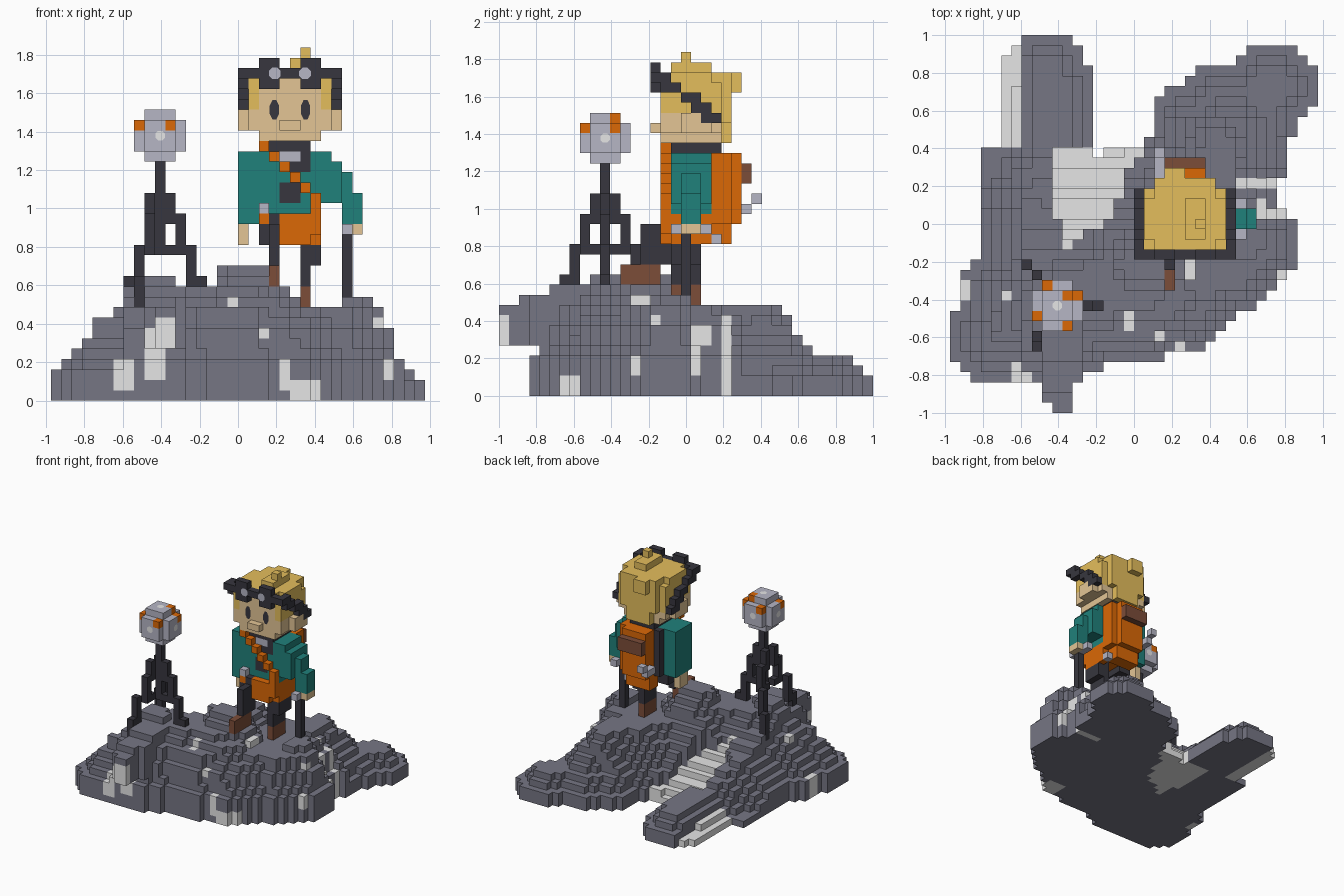
import bpy, bmesh, math
from mathutils import Vector

if "Cube" in bpy.data.objects:
    bpy.data.objects.remove(bpy.data.objects["Cube"])

V = 2 / 37                                   # voxel size
def mat(name, rgb):
    m = bpy.data.materials.new(name)
    m.diffuse_color = [((c / 255 + .055) / 1.055) ** 2.4 for c in rgb] + [1]
    m.use_nodes = True
    m.node_tree.nodes["Principled BSDF"].inputs["Base Color"].default_value = m.diffuse_color
    return m
M = {n: mat(n, c) for n, c in dict(
    rock=(118, 118, 132), pale=(230, 230, 230), dark=(55, 54, 62), teal=(32, 129, 123),
    orange=(219, 104, 6), skin=(227, 197, 149), hair=(228, 190, 92),
    brown=(124, 77, 57), silver=(182, 182, 197)).items()}

grid = {}                                    # voxel -> (part, colour)
def box(part, col, i, j, k):
    """Fill inclusive voxel ranges; later calls overwrite earlier ones."""
    r = [(a, a) if isinstance(a, int) else a for a in (i, j, k)]
    for x in range(r[0][0], r[0][1] + 1):
        for y in range(r[1][0], r[1][1] + 1):
            for z in range(r[2][0], r[2][1] + 1):
                grid[x, y, z] = (part, col)

# ---- rocky base: outline, ridge lines and edge slope give a height per column
OUT = [(-.6, 1), (-.38, 1), (-.27, .9), (-.22, .82), (-.22, .36), (-.05, .41), (.05, .41),
       (.11, .46), (.11, .66), (.27, .76), (.38, .83), (.54, .87), (.65, .95), (.83, .95),
       (.97, .82), (.97, .62), (.87, .55), (.81, .4), (.81, .24), (.76, .24), (.76, .1),
       (.81, .1), (.86, 0), (.86, -.2), (.81, -.3), (.7, -.36), (.65, -.43), (.54, -.49),
       (.43, -.6), (.36, -.66), (.22, -.67), (.16, -.73), (-.22, -.76), (-.33, -.84),
       (-.81, -.84), (-.9, -.8), (-.98, -.72), (-.98, -.44), (-.92, -.43), (-.92, -.28),
       (-.81, -.19), (-.81, .42), (-.7, .42), (-.7, .82), (-.65, .92)]
# x0, y0, height0, x1, y1, height1, half width
RIDGES = [(-.38, .85, 4, -.4, .35, 4.4, .12), (-.4, .35, 4.4, -.5, -.2, 9, .12),
          (-.6, -.55, 10, -.36, -.76, 10, .1), (-.43, -.44, 12, -.46, -.44, 12, .07),
          (-.35, -.4, 11, .02, -.3, 11, .13), (0, -.22, 13, .1, -.22, 13, .06),
          (-.25, -.52, 9, .02, -.48, 9, .14), (.05, -.45, 8.5, .4, -.33, 8.5, .12),
          (.12, -.28, 10, .35, -.15, 9, .2), (.3, -.05, 9, .6, -.1, 9.4, .2),
          (.6, -.1, 10, .66, -.05, 10, .06),
          (.35, .15, 9, .42, .36, 9, .12), (.42, .38, 8.6, .56, .58, 4.4, .1),
          (.56, .58, 4.4, .8, .78, 4, .12)]
def inside(x, y):
    c = False
    for (ax, ay), (bx, by) in zip(OUT, OUT[1:] + OUT[:1]):
        if (ay > y) != (by > y) and x < (bx - ax) * (y - ay) / (by - ay) + ax:
            c = not c
    return c
def ridge(x, y):
    best = 0
    for ax, ay, ah, bx, by, bh, w in RIDGES:
        dx, dy = bx - ax, by - ay
        t = min(1, max(0, ((x - ax) * dx + (y - ay) * dy) / (dx * dx + dy * dy)))
        d = math.hypot(x - ax - t * dx, y - ay - t * dy)
        best = max(best, ah + (bh - ah) * t - max(0, d - w) * 22)
    return best
def pos(i, j):
    return (i - 17.5) * V, (j - 18) * V
land = {(i, j) for i in range(36) for j in range(37) if inside(*pos(i, j))}
sea = [(i, j) for i in range(-1, 37) for j in range(-1, 38) if (i, j) not in land]
# pale patches: x0, x1, y0, y1, z0, z1
PALE = [(-.71, -.58, .4, .95, 0, .17), (.2, .28, -.7, -.5, .05, .21), (.26, .43, -.7, -.5, 0, .11),
        (.7, .82, -.3, -.24, .1, .22), (.7, .82, -.24, -.14, .38, .44),
        (-.66, -.55, -.9, -.68, .05, .22), (-.5, -.38, -.9, -.72, .1, .27),
        (-.76, -.65, -.75, -.6, .3, .4),
        (.54, .78, .18, .25, 0, .42), (.64, .88, .03, .14, .27, .43), (.64, .88, .03, .09, .1, .27),
        (-.76, -.65, -.42, -.36, .38, .6), (-.93, -.86, -.38, -.28, 0, .2),
        (-.06, 0, -.55, -.46, .45, .65), (.26, .32, -.3, -.18, .4, .6), (.1, .17, -.7, -.5, .32, .4)]
for i, j in land:
    x, y = pos(i, j)
    d = min(math.hypot(i - a, j - b) for a, b in sea) - 1
    if y > .3:
        edge = 2 + (.9 if y > .55 or x < 0 else 1.5) * d
    elif x < -.6:
        edge = 3 + 1.15 * d
    else:
        edge = 4 + 2.6 * d
    h = min(ridge(x, y), edge)
    # sloping pale gully between the two arms
    side = -.02 - .4 * (.3 - y) if y > .05 else -.12 - 1.3 * (.05 - y)
    gully = (-.43 if y > 0 else -.38) < x < max(side, .05 if y > .33 else -1) and y > -.13 \
        and not (x < -.22 and y > .41)
    if gully:
        h = min(h, 1.5 + max(0, .36 - y) * 13)
    for k in range(max(1, round(h))):
        z = (k + .5) * V
        pale = gully or any(a < x < b and c < y < e and f < z < g for a, b, c, e, f, g in PALE)
        grid[i, j, k] = ('rock_base', 'pale' if pale else 'rock')
# overhanging spur at the front
for j, a, b, top in ((7, 9, 12, 10), (6, 9, 12, 10), (5, 9, 12, 10), (4, 9, 12, 9), (3, 9, 12, 9),
                     (2, 9, 11, 9), (1, 9, 11, 8), (0, 10, 11, 8)):
    box('rock_base', 'rock', (a, b), j, (5, top))
box('rock_base', 'pale', (10, 11), 0, (5, 7))
box('rock_base', 'pale', 9, 1, (5, 6))

# ---- tripod beacon
T = 'tripod'
box(T, 'dark', 10, 10, (14, 22))
for leg in (((11, 10), (12, 10), (13, 10), (14, 10)), ((9, 11), (9, 12), (8, 13), (7, 14)),
            ((9, 9), (9, 8), (8, 7), (8, 6))):
    for (i, j), k in zip(leg, ((17, 19), (14, 17), (11, 14), (8, 11))):
        box(T, 'dark', i, j, k)
    box(T, 'dark', leg[0][0], leg[0][1], 14)
for i in range(-2, 3):
    for j in range(-2, 3):
        for k in range(-2, 3):
            if [abs(i), abs(j), abs(k)].count(2) < 2:
                box('beacon_head', 'silver', 10 + i, 10 + j, 25 + k)
for i, j in ((12, 11), (11, 8), (8, 9), (9, 12)):
    box('beacon_lights', 'orange', i, j, 26)
box('beacon_lights', 'orange', 11, 11, 27)

# ---- legs and boots
box('left_leg', 'dark', (20, 21), (16, 19), (15, 17))
box('left_leg', 'dark', 21, (14, 16), (13, 16))
box('left_boot', 'brown', 21, (12, 15), (11, 12))
box('right_leg', 'dark', (24, 25), (17, 19), (13, 15))
box('right_leg', 'dark', 24, (17, 19), (11, 12))
box('right_boot', 'brown', 24, (17, 19), (9, 10))

# ---- torso, arms and hands
box('tunic', 'teal', (20, 25), (17, 20), (17, 23))
box('left_arm', 'teal', (18, 19), (17, 20), (17, 23))
box('left_hand', 'skin', 18, (18, 19), (15, 16))
box('right_arm', 'teal', 26, (17, 20), (19, 23))
box('right_arm', 'teal', 27, (17, 20), (19, 22))
box('right_arm', 'teal', 28, (18, 19), (17, 21))
box('right_arm', 'teal', 29, (18, 19), (17, 19))
box('right_hand', 'skin', 29, (18, 19), 16)
box('cane', 'dark', 28, 18, (9, 15))
box('cane_grip', 'silver', 28, (17, 20), 16)
# skirt, belt bag, scarf and sash
box('skirt', 'orange', (22, 25), (17, 20), (16, 17))
box('belt_bag', 'orange', (22, 24), 16, (15, 17))
box('belt_bag', 'orange', 25, 16, (16, 19))
box('belt_bag', 'orange', 25, (17, 20), 15)
box('belt', 'orange', 20, 16, 17)
box('buckle', 'silver', 20, 16, 18)
box('scarf', 'dark', (21, 24), (17, 21), 24)
box('scarf', 'dark', (21, 24), 17, 23)
box('scarf', 'dark', (22, 24), 17, 22)
box('scarf', 'dark', 23, 17, 21)
box('scarf', 'dark', (22, 23), 17, (19, 20))
box('clasp', 'silver', (22, 23), 17, 23)
for n in range(5):
    box('sash', 'orange', 20 + n, 16, 24 - n)
# ---- backpack with pocket and tools
box('backpack', 'orange', (21, 25), (21, 22), (17, 23))
box('backpack', 'orange', (21, 24), 23, (17, 23))
box('backpack', 'orange', (21, 24), (21, 22), (15, 16))
box('pack_side', 'dark', 20, 21, (17, 23))
box('pack_pocket', 'brown', (21, 24), 24, (21, 22))
box('tool', 'silver', 20, (23, 24), 18)
box('tool', 'silver', 20, 25, 19)
box('tool', 'silver', 25, 21, 15)

# ---- head, hair and goggles
H = 'head'
box(H, 'skin', (20, 25), (16, 21), 25)
box(H, 'skin', (19, 26), (16, 21), (26, 30))
box('nose', 'skin', (22, 23), 15, 26)
for i in (18, 27):
    box('ears', 'skin', i, (18, 20), (26, 27))
box('hair', 'hair', (20, 25), (16, 22), 31)
box('hair', 'hair', (21, 24), 22, (25, 26))
box('hair', 'hair', (20, 25), 22, (27, 30))
for i in (19, 26):
    box('hair', 'hair', i, (16, 21), (28, 30))
    box('hair', 'hair', i, (17, 20), 31)
    box('hair', 'hair', i, 21, 27)
box('hair', 'hair', (21, 22), 23, (30, 31))
box('hair', 'hair', (23, 24), (17, 20), 32)
box('hair', 'hair', 24, 18, 33)
G = 'goggles'
box(G, 'dark', (19, 26), 15, 31)
for a in (20, 24):
    box(G, 'dark', (a, a + 1), 15, (30, 32))
for i in (18, 27):
    for n, j in enumerate((15, 16, 18, 19, 20)):
        box(G, 'dark', i, (j, j + 1), 31 - n)
    box(G, 'dark', i, 21, 27)

# ---- turn voxels into one mesh per part, keeping only exposed faces
def corner(p):
    return Vector(((p[0] - 18) * V, (p[1] - 18.5) * V, p[2] * V))
def make(name, bm, cols):
    me = bpy.data.meshes.new(name)
    bm.to_mesh(me)
    bm.free()
    for c in cols:
        me.materials.append(M[c])
    bpy.context.collection.objects.link(bpy.data.objects.new(name, me))

parts = {}
for p, (name, col) in grid.items():
    parts.setdefault(name, []).append((p, col))
for name, vox in parts.items():
    bm, cols, verts = bmesh.new(), sorted({c for _, c in vox}), {}
    for p, col in vox:
        for ax, s in ((a, b) for a in range(3) for b in (0, 1)):
            q = list(p)
            q[ax] += 2 * s - 1
            if tuple(q) in grid:
                continue
            ring = []
            for u, w in ((0, 0), (1, 0), (1, 1), (0, 1)) if s else ((0, 0), (0, 1), (1, 1), (1, 0)):
                c = list(p)
                c[ax] += s
                c[(ax + 1) % 3] += u
                c[(ax + 2) % 3] += w
                c = tuple(c)
                if c not in verts:
                    verts[c] = bm.verts.new(corner(c))
                ring.append(verts[c])
            bm.faces.new(ring).material_index = cols.index(col)
    make(name, bm, cols)

# ---- thin details: eyes, goggle lenses and beacon dots
def disc(name, col, p, n, rx, rz):
    n = Vector(n)
    q = n.to_track_quat('Z', 'Y')
    bm = bmesh.new()
    bm.faces.new([bm.verts.new(corner(p) + n * .004 + q @ Vector((rx * math.cos(a), rz * math.sin(a), 0)))
                  for a in (math.tau * (t + .5) / 8 for t in range(8))])
    make(name, bm, [col])
for s in (-1, 1):
    disc('eye', 'dark', (23 + 1.5 * s, 16, 28), (0, -1, 0), .026, .055)
    disc('goggle_lens', 'silver', (23 + 1.45 * s, 15, 31.5), (0, -1, 0), .033, .033)
for n in ((0, -1, 0), (0, 1, 0), (1, 0, 0), (-1, 0, 0), (0, 0, 1)):
    disc('beacon_dot', 'pale', [c + 2.5 * d for c, d in zip((10.5, 10.5, 25.5), n)], n, .027, .027)
